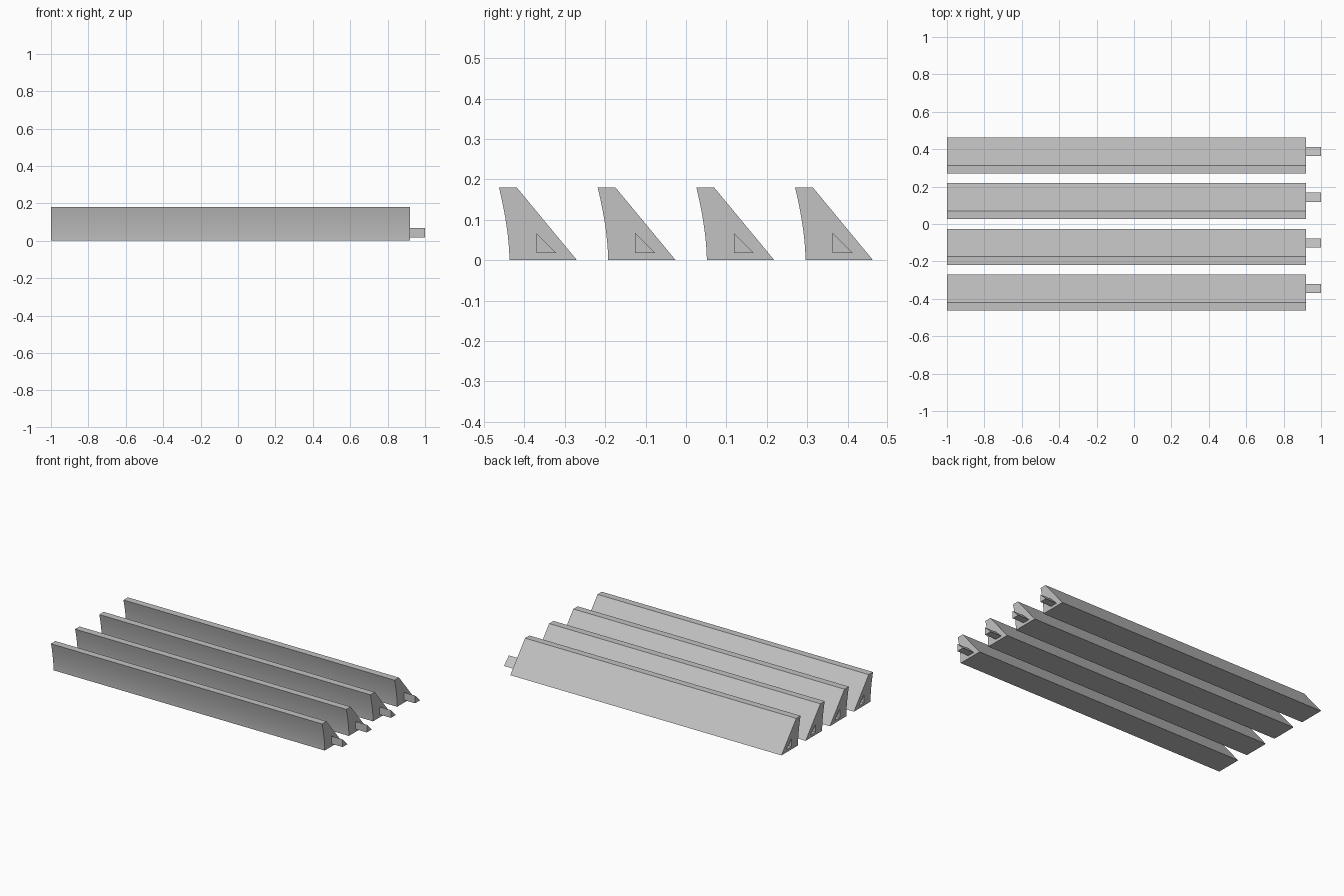
import bpy, bmesh

if "Cube" in bpy.data.objects:
    bpy.data.objects.remove(bpy.data.objects["Cube"])

grey = bpy.data.materials.new("light grey plastic")
grey.diffuse_color = (0.54, 0.54, 0.54, 1)
grey.use_nodes = True
grey.node_tree.nodes["Principled BSDF"].inputs["Base Color"].default_value = grey.diffuse_color

X0, X1, TAB_END = -1.0, 0.92, 1.0
H, PITCH, COUNT = 0.18, 0.2443, 4
STEPS = 12


def prism(name, profile, x0, x1):
    """Extrude a (y, z) profile along x."""
    bm = bmesh.new()
    face = bm.faces.new([bm.verts.new((x0, y, z)) for y, z in profile])
    ext = bmesh.ops.extrude_face_region(bm, geom=[face])
    for v in ext["geom"]:
        if isinstance(v, bmesh.types.BMVert):
            v.co.x = x1
    bmesh.ops.recalc_face_normals(bm, faces=bm.faces)
    mesh = bpy.data.meshes.new(name)
    bm.to_mesh(mesh)
    bm.free()
    mesh.materials.append(grey)
    obj = bpy.data.objects.new(name, mesh)
    bpy.context.collection.objects.link(obj)
    return obj


def triangle(y, grow=0.0):
    """Right-triangle section shared by the tab and its socket."""
    return [(y - grow, 0.018 - grow), (y + 0.049 + 2.4 * grow, 0.018 - grow),
            (y - grow, 0.067 + 2.4 * grow)]


for i in range(COUNT):
    y = -0.463 + i * PITCH
    # slat: curved front, narrow flat top, sloping back
    curve = [(y + 0.026 * (1 - (k / STEPS) ** 1.7), H * k / STEPS)
             for k in range(STEPS + 1)]
    slat = prism(f"slat_{i + 1}", curve + [(y + 0.044, H), (y + 0.193, 0)], X0, X1)

    # socket recessed into the left end
    cutter = prism(f"socket_cutter_{i + 1}", triangle(y + 0.093, 0.001),
                   X0 - 0.02, X0 + 0.082)
    cutter.hide_render = True
    cutter.hide_set(True)
    cut = slat.modifiers.new("socket", 'BOOLEAN')
    cut.operation = 'DIFFERENCE'
    cut.solver = 'EXACT'
    cut.object = cutter

    # tab on the right end
    prism(f"tab_{i + 1}", triangle(y + 0.093), X1, TAB_END)

    # smooth the curved front only
    bpy.ops.object.select_all(action='DESELECT')
    slat.select_set(True)
    bpy.context.view_layer.objects.active = slat
    bpy.ops.object.shade_smooth_by_angle(angle=0.5)
